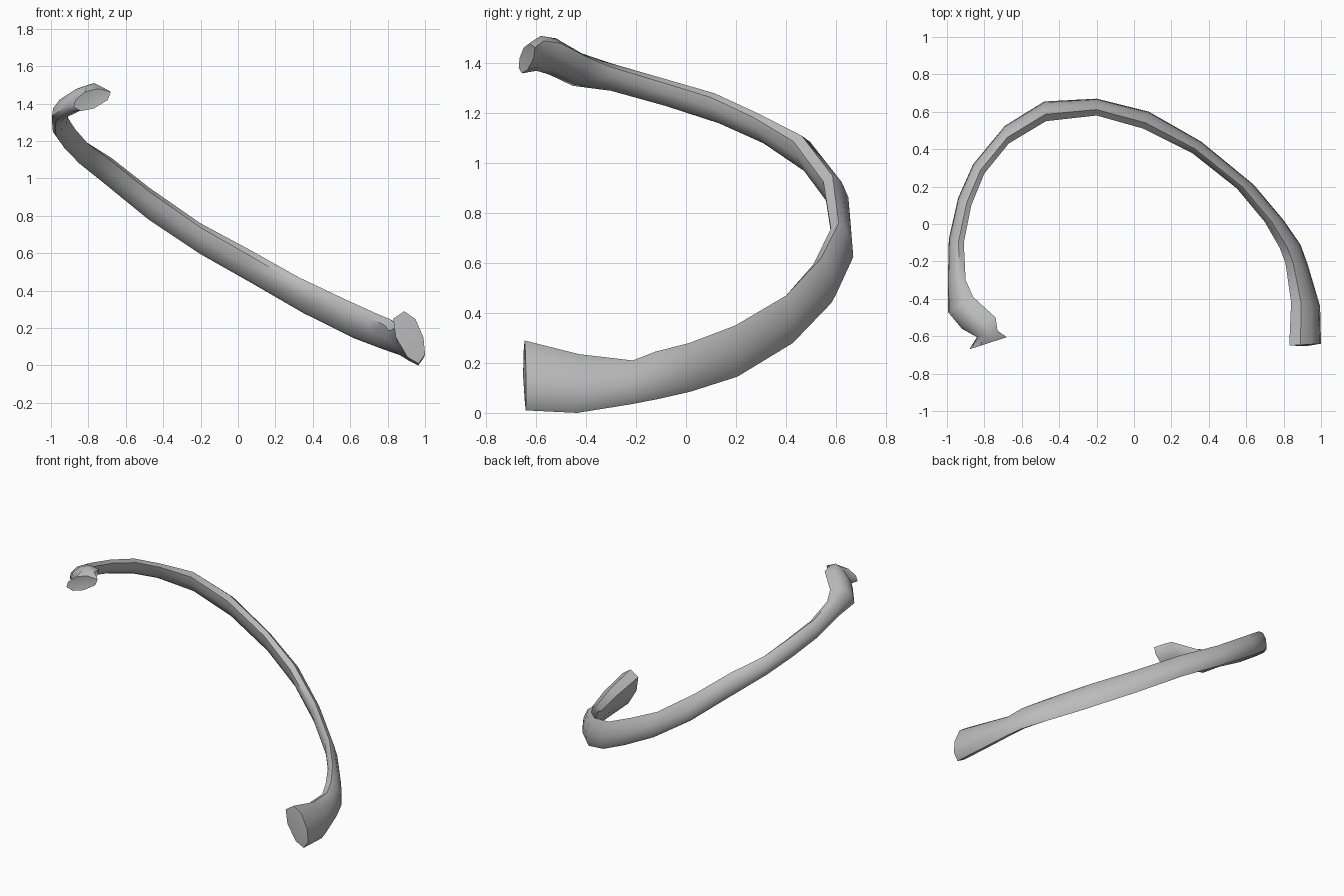
import bpy, bmesh, math
from mathutils import Vector

cube = bpy.data.objects.get("Cube")
if cube:
    bpy.data.objects.remove(cube, do_unlink=True)

bone = bpy.data.materials.new("bone grey")
bone.use_nodes = True
colour = (0.5, 0.5, 0.5, 1)
bone.diffuse_color = colour
bone.node_tree.nodes["Principled BSDF"].inputs["Base Color"].default_value = colour

# Stations along the shaft: outer x, y, inner x, y, top z, bottom z
shaft = [
    (1.0, -.64, .83, -.65, .29, .01),
    (.995, -.44, .84, -.42, .235, 0),
    (.93, -.22, .81, -.21, .21, .035),
    (.89, -.11, .78, -.13, .245, .055),
    (.8, .02, .7, .01, .28, .085),
    (.64, .21, .55, .19, .35, .145),
    (.36, .44, .31, .38, .47, .28),
    (.08, .6, .05, .51, .62, .44),
    (-.2, .67, -.2, .58, .76, .595),
    (-.48, .655, -.47, .55, .95, .78),
    (-.69, .525, -.67, .43, 1.11, .95),
    (-.86, .32, -.8, .27, 1.2, 1.08),
    (-.94, .14, -.87, .1, 1.28, 1.16),
    (-.99, -.08, -.91, -.1, 1.34, 1.23),
    (-.995, -.3, -.9, -.3, 1.4, 1.29),
]
# Stations of the neck and head at the upper end
head = [
    (-.995, -.47, -.86, -.39, 1.44, 1.31),
    (-.92, -.56, -.74, -.5, 1.5, 1.355),
    (-.84, -.605, -.73, -.57, 1.51, 1.37),
    (-.88, -.67, -.68, -.605, 1.48, 1.36),
]
# Leaning blade section: share of width from outer to inner, share of height
section = [(.2, 0), (0, .18), (.05, .5), (.3, .85), (.65, 1),
           (1, .86), (.92, .5), (.55, .12)]


def add_ring(bm, station):
    ox, oy, ix, iy, top, low = station
    return [bm.verts.new((ox + u * (ix - ox), oy + u * (iy - oy),
                          low + v * (top - low))) for u, v in section]


def add_cap(bm, ring, bulge):
    centre = sum((v.co for v in ring), Vector()) / len(ring)
    tip = bm.verts.new(centre + Vector((0, bulge, 0)))
    for a, b in zip(ring, ring[1:] + ring[:1]):
        bm.faces.new((a, b, tip))


# One continuous curved bone
bm = bmesh.new()
rings = [add_ring(bm, s) for s in shaft + head]
for r, s in zip(rings, rings[1:]):
    for i in range(len(section)):
        j = (i + 1) % len(section)
        bm.faces.new((r[i], r[j], s[j], s[i]))
add_cap(bm, rings[0], -.008)
add_cap(bm, rings[-1], .01)
bmesh.ops.recalc_face_normals(bm, faces=bm.faces)

mesh = bpy.data.meshes.new("curved_bone")
bm.to_mesh(mesh)
bm.free()
mesh.materials.append(bone)
rib = bpy.data.objects.new("curved_bone", mesh)
bpy.context.collection.objects.link(rib)
bpy.context.view_layer.objects.active = rib
rib.select_set(True)
bpy.ops.object.shade_smooth_by_angle(angle=math.radians(50))
